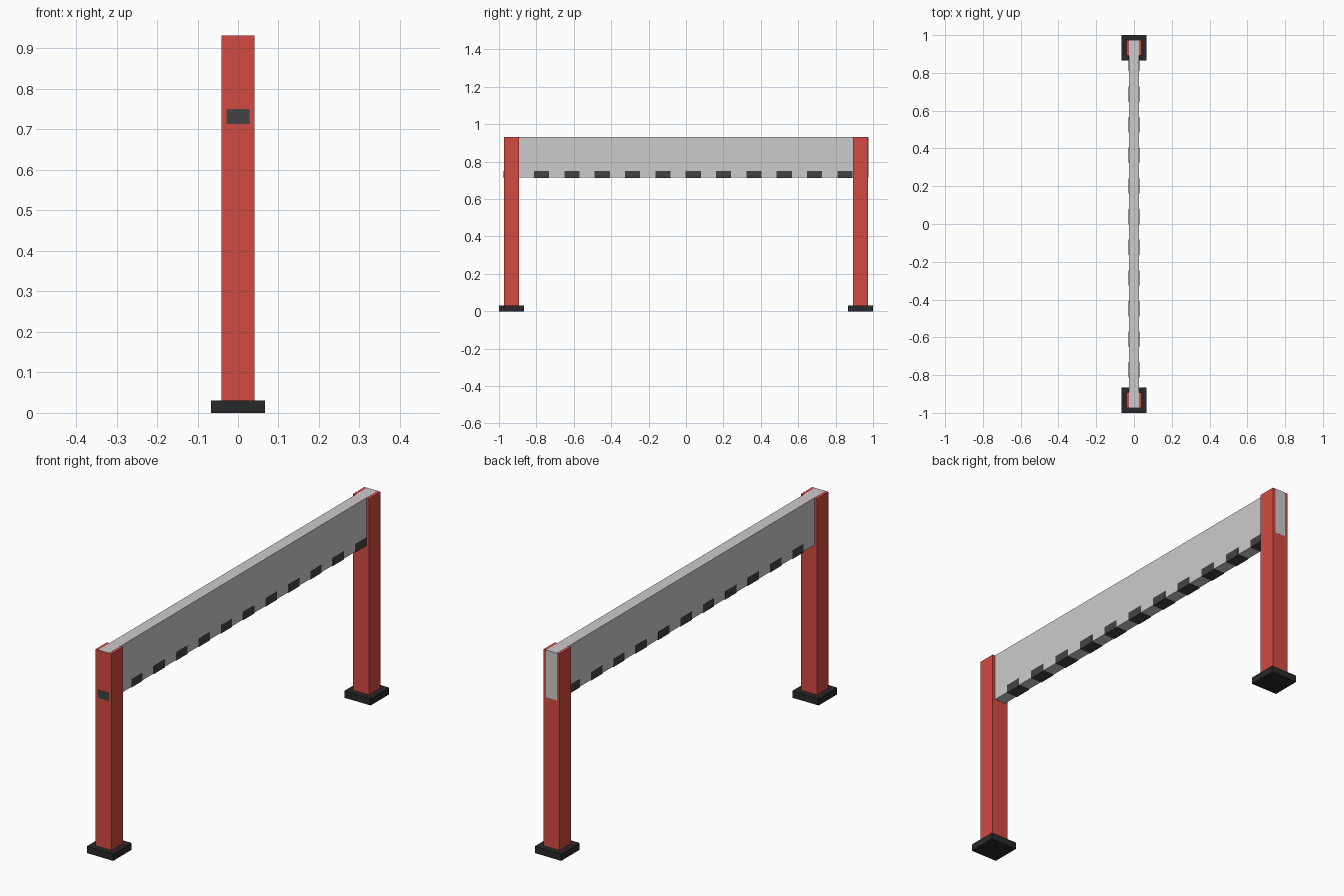
import bpy

if "Cube" in bpy.data.objects:
    bpy.data.objects.remove(bpy.data.objects["Cube"])


def material(name, color):
    m = bpy.data.materials.new(name)
    m.diffuse_color = (*color, 1)
    m.use_nodes = True
    m.node_tree.nodes["Principled BSDF"].inputs["Base Color"].default_value = m.diffuse_color
    return m


def box(name, lo, hi, mat=None):
    """Axis-aligned box between two corners."""
    bpy.ops.mesh.primitive_cube_add(
        size=1, location=[(a + b) / 2 for a, b in zip(lo, hi)])
    ob = bpy.context.object
    ob.name = name
    ob.scale = [b - a for a, b in zip(lo, hi)]
    bpy.ops.object.transform_apply(location=False, rotation=False, scale=True)
    if mat:
        ob.data.materials.append(mat)
    return ob


red = material("red_paint", (0.65, 0.07, 0.055))
black = material("black_rubber", (0.022, 0.022, 0.022))
dark = material("dark_grey", (0.055, 0.055, 0.055))

POST_Y = 0.933   # post centre line
POST_R = 0.041   # half post width
FOOT_R = 0.067   # half foot width
TOP = 0.932

# Posts and their feet at both ends
for side, s in (("front", -1), ("back", 1)):
    y = s * POST_Y
    box(side + "_post", (-POST_R, y - POST_R, 0.001), (POST_R, y + POST_R, TOP), red)
    box(side + "_foot", (-FOOT_R, y - FOOT_R, 0), (FOOT_R, y + FOOT_R, 0.031), black)

# Cross beam, its back end and top flush with the posts
box("cross_beam", (-0.0275, -0.973, 0.7155), (0.0275, 0.9745, TOP + 0.0005))

# Dark blocks spaced along the bottom edge of the beam
STEP = 0.1622
for i in range(12):
    y = -0.975 + i * STEP
    box(f"edge_block_{i + 1}", (-0.0285, y, 0.713), (0.0285, y + STEP / 2, 0.75), dark)
